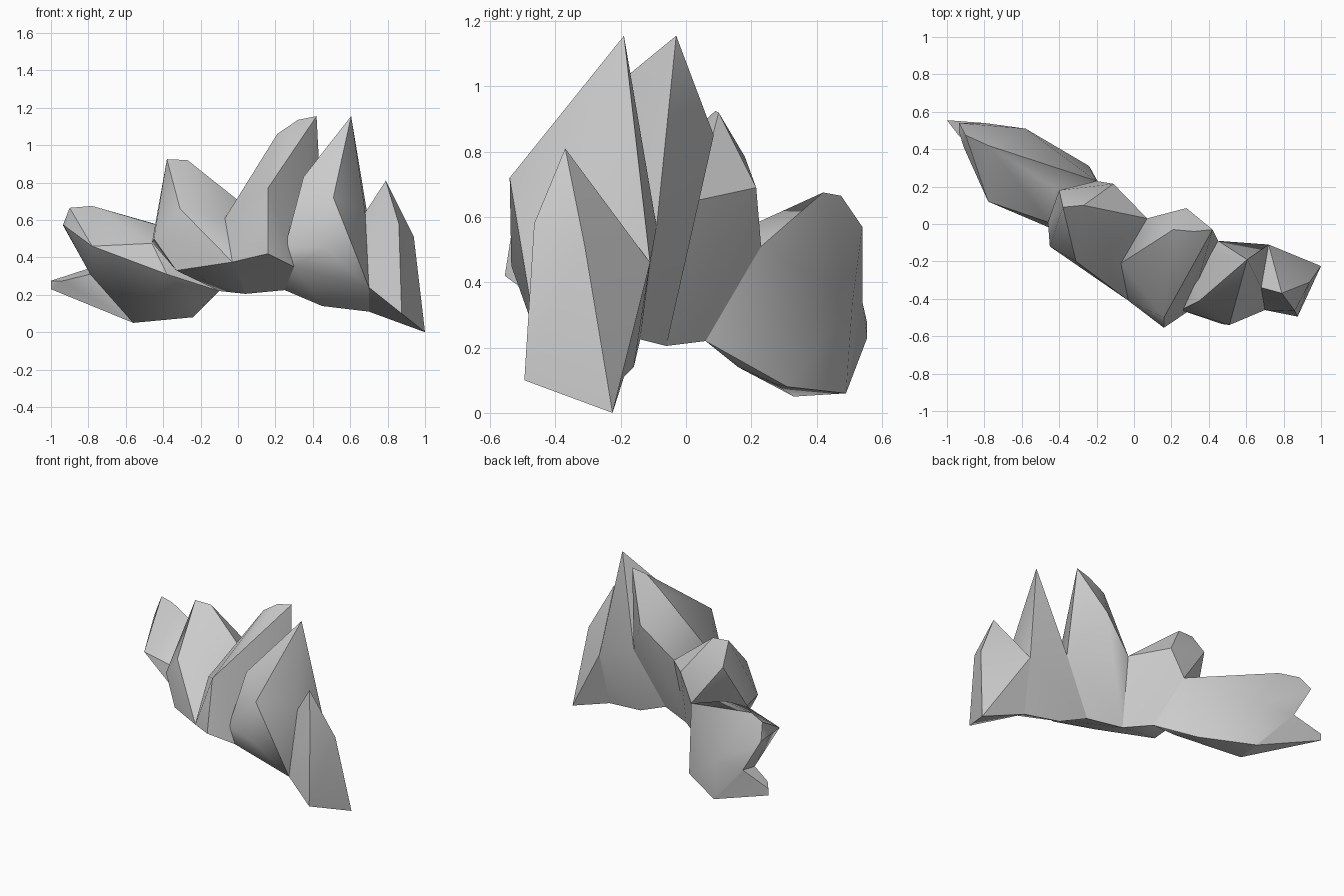
import bpy, bmesh, math

if "Cube" in bpy.data.objects:
    bpy.data.objects.remove(bpy.data.objects["Cube"])

stone = bpy.data.materials.new("warm_grey")
stone.diffuse_color = (0.6, 0.6, 0.6, 1)
stone.use_nodes = True
stone.node_tree.nodes["Principled BSDF"].inputs["Base Color"].default_value = stone.diffuse_color


def shard(name, *points):
    """Faceted wedge wrapped tightly around its corner points."""
    bm = bmesh.new()
    for p in points:
        bm.verts.new(p)
    bmesh.ops.convex_hull(bm, input=bm.verts)
    loose = [v for v in bm.verts if not v.link_faces]
    bmesh.ops.delete(bm, geom=loose, context='VERTS')
    bmesh.ops.recalc_face_normals(bm, faces=bm.faces)
    mesh = bpy.data.meshes.new(name)
    bm.to_mesh(mesh)
    bm.free()
    mesh.materials.append(stone)
    ob = bpy.data.objects.new(name, mesh)
    bpy.context.collection.objects.link(ob)
    bpy.context.view_layer.objects.active = ob
    ob.select_set(True)
    bpy.ops.object.shade_smooth_by_angle(angle=math.radians(35))
    ob.select_set(False)


# Corners shared by neighbouring shards
notch_right, seam_right, base_right = (.68, -.34, .64), (.70, -.46, .24), (.70, -.19, .11)
saddle_right, saddle_mid, saddle_left = (.72, -.11, .46), (.45, -.09, .57), (.07, .03, .65)
base_mid, base_centre, base_left = (.25, -.14, .225), (.04, -.06, .205), (-.10, .06, .22)
seam_mid = (.30, -.46, .35)
crease_top, crease_low = (-.07, -.21, .61), (-.03, -.41, .375)
valley_left = (-.20, .23, .51)
floor_front, floor_back = (-.56, .33, .05), (-.55, .49, .06)
gap_back, gap_front, rear_left = (-.80, .54, .34), (-.79, .40, .31), (-.58, .51, .34)

# Short shard at the right end
shard("right_end_shard", (.79, -.37, .81), (.86, -.465, .58), (.875, -.495, .10),
      (1, -.225, 0), (.94, -.31, .51), saddle_right, notch_right, seam_right, base_right)

# Tall single-pointed shard
shard("right_tall_shard", (.605, -.19, 1.155), (.35, -.41, .83), (.25, -.46, .45),
      (.51, -.54, .72), (.47, -.535, .45), (.45, -.16, .14), seam_mid, notch_right,
      seam_right, saddle_right, saddle_mid, base_mid, base_right)

# Tall shard with a sloping crest
shard("centre_tall_shard", (.42, -.03, 1.155), (.32, -.04, 1.135), (.21, -.03, 1.06),
      (.28, .085, .85), (.16, -.50, .77), (.16, -.555, .42), seam_mid, crease_top,
      crease_low, saddle_left, saddle_mid, base_mid, base_centre)

# Medium shard left of centre
shard("left_medium_shard", (-.38, .09, .925), (-.27, .10, .92), (-.40, .18, .785),
      (-.11, .215, .69), (-.31, -.20, .66), (-.33, -.20, .33), (-.45, -.12, .50),
      (-.46, .01, .48), valley_left, crease_top, crease_low, saddle_left,
      base_centre, base_left)

# Broad low lobe on the left
shard("left_broad_lobe", (-.91, .41, .556), (-.935, .49, .575), (-.935, .54, .57),
      (-.90, .475, .665), (-.78, .42, .675), (-.78, .12, .46), (-.46, .01, .475),
      (-.42, .19, .57), (-.38, -.05, .31), (-.24, .27, .09), (-.24, .31, .08),
      (-.19, .16, .14), valley_left, gap_back, gap_front, rear_left, floor_front,
      floor_back, base_left)

# Small pointed foot at the left end
shard("left_foot", (-1, .555, .23), (-1, .555, .275), (-.935, .47, .275),
      gap_back, gap_front, rear_left, floor_front, floor_back)
